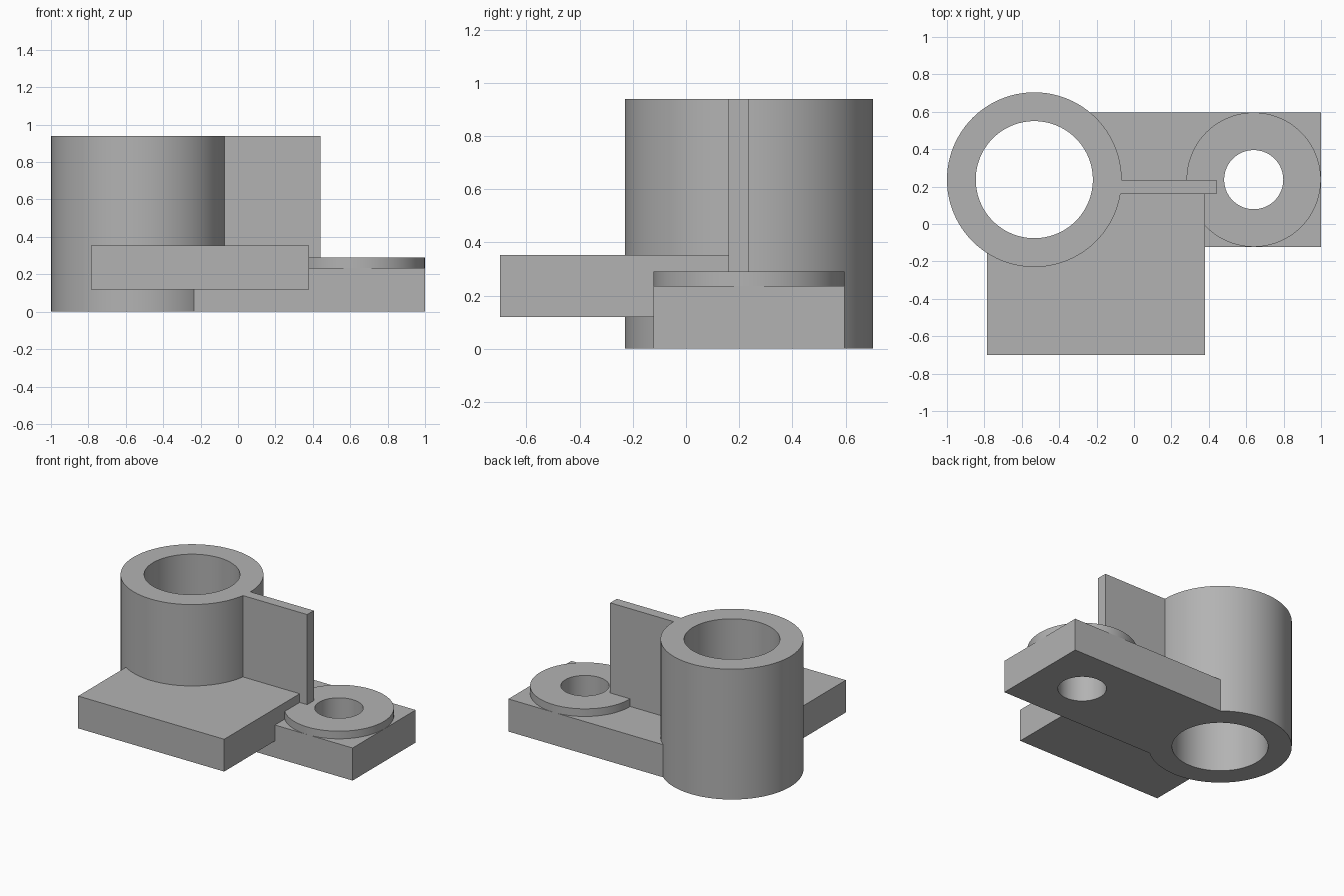
import bpy
import bmesh
import math

if "Cube" in bpy.data.objects:
    bpy.data.objects.remove(bpy.data.objects["Cube"], do_unlink=True)

grey = bpy.data.materials.new("plain grey")
grey.use_nodes = True
COLOUR = (0.45, 0.45, 0.45, 1)
grey.diffuse_color = COLOUR
grey.node_tree.nodes["Principled BSDF"].inputs["Base Color"].default_value = COLOUR

SEGMENTS = 96
TUBE = (-0.533, 0.237)   # large tube axis
BOSS = (0.64, 0.237)     # small boss axis
TUBE_R, BORE_R = 0.467, 0.313
BOSS_R, HOLE_R = 0.359, 0.158
HEIGHT, PLATE_TOP, BOSS_TOP, SLAB_TOP = 0.94, 0.235, 0.29, 0.353


def add_object(name, bm):
    bmesh.ops.recalc_face_normals(bm, faces=bm.faces)
    mesh = bpy.data.meshes.new(name)
    bm.to_mesh(mesh)
    bm.free()
    mesh.materials.append(grey)
    obj = bpy.data.objects.new(name, mesh)
    bpy.context.collection.objects.link(obj)
    return obj


def smooth(obj):
    bpy.ops.object.select_all(action='DESELECT')
    obj.select_set(True)
    bpy.context.view_layer.objects.active = obj
    bpy.ops.object.shade_smooth_by_angle(angle=math.radians(30))


def box(name, x, y, z):
    bm = bmesh.new()
    bmesh.ops.create_cube(bm, size=1)
    for v in bm.verts:
        v.co = [r[0] if c < 0 else r[1] for c, r in zip(v.co, (x, y, z))]
    return add_object(name, bm)


def ring(name, centre, outer, inner, z0, z1):
    # rectangular profile swept round a vertical axis
    bm = bmesh.new()
    loops = []
    for r, z in ((outer, z0), (outer, z1), (inner, z1), (inner, z0)):
        loops.append([bm.verts.new((centre[0] + r * math.cos(a), centre[1] + r * math.sin(a), z))
                      for a in (math.tau * i / SEGMENTS for i in range(SEGMENTS))])
    for k in range(4):
        a, b = loops[k], loops[(k + 1) % 4]
        for i in range(SEGMENTS):
            j = (i + 1) % SEGMENTS
            bm.faces.new((a[i], a[j], b[j], b[i]))
    obj = add_object(name, bm)
    smooth(obj)
    return obj


def cutter(name, centre, radius):
    bm = bmesh.new()
    loop = [bm.verts.new((centre[0] + radius * math.cos(math.tau * i / SEGMENTS),
                          centre[1] + radius * math.sin(math.tau * i / SEGMENTS), -1))
            for i in range(SEGMENTS)]
    face = bm.faces.new(loop)
    top = bmesh.ops.extrude_face_region(bm, geom=[face])["geom"]
    bmesh.ops.translate(bm, vec=(0, 0, 3),
                        verts=[g for g in top if isinstance(g, bmesh.types.BMVert)])
    obj = add_object(name, bm)
    obj.hide_render = True
    obj.hide_set(True)
    obj.display_type = 'WIRE'
    return obj


def cut(obj, *tools):
    bpy.ops.object.select_all(action='DESELECT')
    bpy.context.view_layer.objects.active = obj
    obj.select_set(True)
    for tool in tools:
        mod = obj.modifiers.new(tool.name, 'BOOLEAN')
        mod.operation, mod.solver, mod.object = 'DIFFERENCE', 'EXACT', tool
        bpy.ops.object.modifier_apply(modifier=mod.name)
    smooth(obj)


# Round parts
ring("tube", TUBE, TUBE_R, BORE_R, 0, HEIGHT)
ring("boss", BOSS, BOSS_R, HOLE_R, PLATE_TOP, BOSS_TOP)

# Flat parts
plate = box("base_plate", (TUBE[0], 1), (-0.122, 0.596), (0, PLATE_TOP))
slab = box("front_slab", (-0.785, 0.38), (-0.7, 0.235), (0.12, SLAB_TOP))
box("rib", (-0.1, 0.44), (0.16, 0.235), (PLATE_TOP, HEIGHT))

# Clear the flat parts from inside the tube and drill the boss hole
tube_cutter = cutter("tube_cutter", TUBE, TUBE_R - 0.002)
hole_cutter = cutter("hole_cutter", BOSS, HOLE_R)
cut(plate, tube_cutter, hole_cutter)
cut(slab, tube_cutter)
for helper in (tube_cutter, hole_cutter):
    bpy.data.objects.remove(helper, do_unlink=True)
